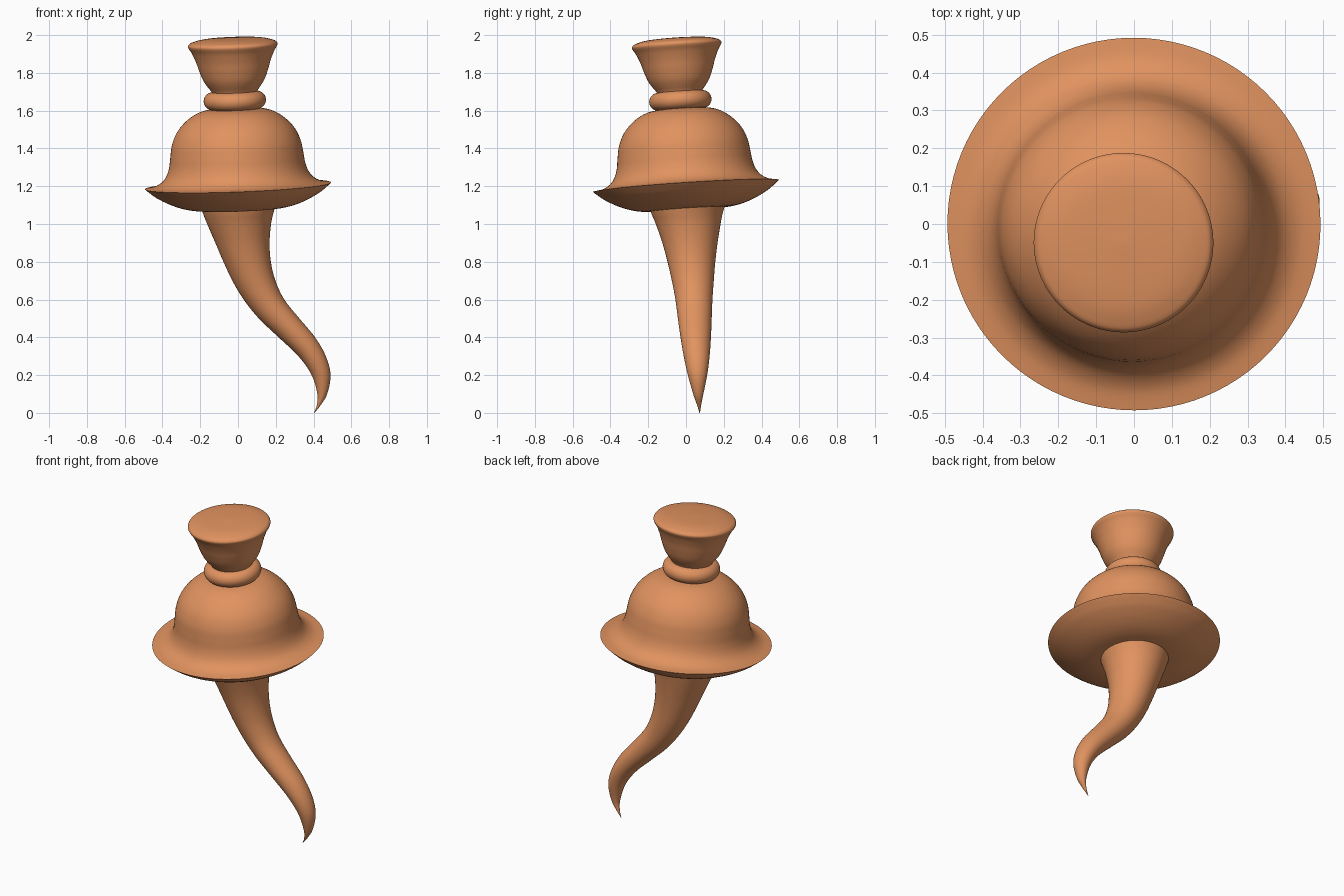
import bpy, bmesh, math
from mathutils import Matrix, Vector

if "Cube" in bpy.data.objects:
    bpy.data.objects.remove(bpy.data.objects["Cube"])

clay = bpy.data.materials.new("warm orange clay")
clay.diffuse_color = (0.75, 0.29, 0.115, 1)
clay.use_nodes = True
clay.node_tree.nodes["Principled BSDF"].inputs["Base Color"].default_value = clay.diffuse_color
SEG = 96


def smooth_curve(pts, steps=5):
    """Catmull-Rom interpolation through tuples of any length."""
    out = []
    for i in range(len(pts) - 1):
        a, b = pts[max(i - 1, 0)], pts[i]
        c, d = pts[i + 1], pts[min(i + 2, len(pts) - 1)]
        for s in range(steps):
            t = s / steps
            out.append(tuple(0.5 * (2 * q + (r - p) * t + (2 * p - 5 * q + 4 * r - w) * t * t
                                    + (3 * q - p - 3 * r + w) * t ** 3)
                             for p, q, r, w in zip(a, b, c, d)))
    return out + [pts[-1]]


def loft(name, sections, matrix=Matrix(), angle=40):
    """Stack ellipses (cx, cy, rx, ry, z) and cap both ends."""
    bm = bmesh.new()
    rings = []
    for cx, cy, rx, ry, z in sections:
        rings.append([bm.verts.new((cx + rx * math.cos(2 * math.pi * k / SEG),
                                    cy + ry * math.sin(2 * math.pi * k / SEG), z))
                      for k in range(SEG)])
    for a, b in zip(rings, rings[1:]):
        for k in range(SEG):
            n = (k + 1) % SEG
            bm.faces.new((a[k], a[n], b[n], b[k]))
    bm.faces.new(rings[0][::-1])
    bm.faces.new(rings[-1])
    bmesh.ops.remove_doubles(bm, verts=bm.verts, dist=1e-5)
    bmesh.ops.recalc_face_normals(bm, faces=bm.faces)
    me = bpy.data.meshes.new(name)
    bm.to_mesh(me)
    bm.free()
    me.materials.append(clay)
    ob = bpy.data.objects.new(name, me)
    ob.matrix_world = matrix
    bpy.context.collection.objects.link(ob)
    bpy.ops.object.select_all(action='DESELECT')
    bpy.context.view_layer.objects.active = ob
    ob.select_set(True)
    bpy.ops.object.shade_smooth_by_angle(angle=math.radians(angle))


def lathe(name, profile):
    loft(name, [(0, 0, max(r, 0.002), max(r, 0.002), h) for r, h in profile], tilt)


# Upper parts share one slightly tilted axis through the brim centre
axis = Vector((-0.037, -0.066, 1)).normalized()
tilt = Matrix.Translation((0, 0, 1.2)) @ Vector((0, 0, 1)).rotation_difference(axis).to_matrix().to_4x4()

# Bell: rounded underside, sharp rim, flared brim and dome
under = smooth_curve([(0, -0.12), (0.19, -0.122), (0.28, -0.112), (0.36, -0.085),
                      (0.43, -0.048), (0.47, -0.018), (0.493, 0.002)])
dome = smooth_curve([(0.493, 0.002), (0.44, 0.012), (0.4, 0.036), (0.375, 0.07), (0.36, 0.115),
                     (0.352, 0.17), (0.34, 0.235), (0.31, 0.3), (0.26, 0.355), (0.2, 0.393),
                     (0.13, 0.41), (0, 0.415)])
lathe("bell_body", under + dome[1:])

# Collar ring
lathe("collar_ring", [(0, 0.408)] + [
    (0.118 + 0.047 * math.cos(a), 0.455 + 0.047 * math.sin(a))
    for a in [math.pi * (i / 24 - 0.5) for i in range(25)]] + [(0, 0.502)])

# Flared cup with softly domed top
lathe("top_cup", smooth_curve([(0, 0.48), (0.1, 0.48), (0.125, 0.51), (0.16, 0.56), (0.182, 0.615),
                               (0.198, 0.665), (0.218, 0.712), (0.236, 0.742), (0.234, 0.757),
                               (0.215, 0.769), (0.15, 0.783), (0, 0.79)]))

# Curved tapering tail: z, x min, x max, y min, y max
tail = [(1.12, -0.205, 0.205, -0.205, 0.215), (1.06, -0.187, 0.188, -0.185, 0.195),
        (1.0, -0.163, 0.175, -0.16, 0.183), (0.9, -0.12, 0.167, -0.125, 0.167),
        (0.8, -0.077, 0.174, -0.098, 0.155), (0.7, -0.03, 0.198, -0.075, 0.147),
        (0.6, 0.03, 0.245, -0.056, 0.14), (0.5, 0.11, 0.325, -0.043, 0.136),
        (0.4, 0.215, 0.408, -0.029, 0.132), (0.3, 0.32, 0.465, -0.012, 0.125),
        (0.2, 0.39, 0.49, 0.01, 0.112), (0.1, 0.42, 0.472, 0.038, 0.092),
        (0.04, 0.417, 0.437, 0.059, 0.08), (0.0, 0.402, 0.405, 0.071, 0.074)]
loft("curved_tail", [((a + b) / 2, (c + d) / 2, (b - a) / 2, (d - c) / 2, z)
                     for z, a, b, c, d in smooth_curve(tail)])
